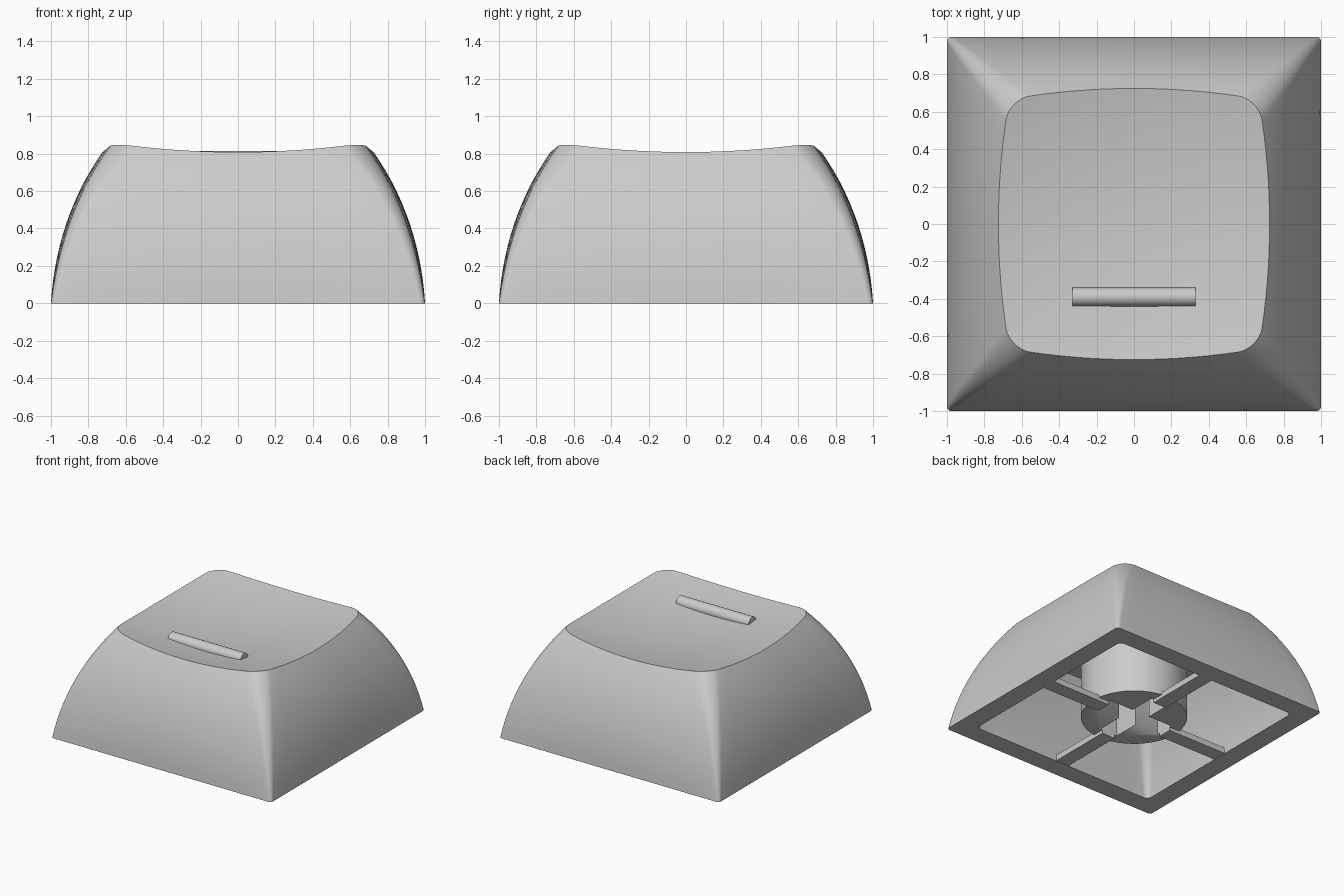
import bpy, bmesh, math
from mathutils import Matrix

cube = bpy.data.objects.get("Cube")
if cube:
    bpy.data.objects.remove(cube)

GREY = (0.6, 0.6, 0.6, 1)
mat = bpy.data.materials.new("light grey plastic")
mat.use_nodes = True
mat.diffuse_color = GREY
mat.node_tree.nodes["Principled BSDF"].inputs["Base Color"].default_value = GREY


def finish(bm, name):
    bmesh.ops.recalc_face_normals(bm, faces=bm.faces)
    mesh = bpy.data.meshes.new(name)
    bm.to_mesh(mesh)
    bm.free()
    mesh.materials.append(mat)
    ob = bpy.data.objects.new(name, mesh)
    bpy.context.collection.objects.link(ob)
    bpy.ops.object.select_all(action='DESELECT')
    ob.select_set(True)
    bpy.context.view_layer.objects.active = ob
    bpy.ops.object.shade_smooth_by_angle(angle=math.radians(30))
    return ob


def box(bm, x0, x1, y0, y1, z0, z1):
    m = Matrix.Translation(((x0 + x1) / 2, (y0 + y1) / 2, (z0 + z1) / 2))
    bmesh.ops.create_cube(bm, size=1, matrix=m @ Matrix.Diagonal((x1 - x0, y1 - y0, z1 - z0, 1)))


def cylinder(bm, radius, depth, matrix, sides=64):
    bmesh.ops.create_cone(bm, cap_ends=True, segments=sides, radius1=radius,
                          radius2=radius, depth=depth, matrix=matrix)


def outline(half, radius, bulge, side=14, arc=8):
    """Rounded square whose sides bow outward."""
    pts = []
    c = half - radius
    for q in range(4):
        quarter = [(half, c * (2 * i / side - 1)) for i in range(side)]
        for i in range(arc):
            a = math.pi / 2 * i / arc
            quarter.append((c + radius * math.cos(a), c + radius * math.sin(a)))
        for x, y in quarter:
            x, y = x * (1 - bulge * (y / half) ** 2), y * (1 - bulge * (x / half) ** 2)
            for _ in range(q):
                x, y = -y, x
            pts.append((x, y))
    return pts


def dish(x, y):
    return 0.74 + 0.13 * (x * x + y * y)


# Hollow shell: ceiling, inner wall, rim, outer wall, dished top
bm = bmesh.new()
rings = []
STEPS = 14
CEILING = 0.66


def half_at(t):
    return 1 - 0.05 * t - 0.225 * t * t


for i in range(STEPS, -1, -1):
    t = i / STEPS
    pts = outline(half_at(t * 0.82) - 0.16, 0.04 + 0.06 * t, 0.05 * t)
    rings.append([(x, y, t * CEILING) for x, y in pts])
for i in range(STEPS + 1):
    t = i / STEPS
    pts = outline(half_at(t), 0.025 + 0.095 * t, 0.08 * t)
    rings.append([(x, y, t * dish(x, y)) for x, y in pts])
for i in range(11, 0, -1):
    s = i / 12
    rings.append([(x * s, y * s, dish(x * s, y * s)) for x, y in pts])

loops = [[bm.verts.new(p) for p in ring] for ring in rings]
n = len(loops[0])
for a, b in zip(loops, loops[1:]):
    for k in range(n):
        bm.faces.new((a[k], a[(k + 1) % n], b[(k + 1) % n], b[k]))
bm.faces.new(loops[0])
tip = bm.verts.new((0, 0, dish(0, 0)))
for k in range(n):
    bm.faces.new((loops[-1][k], loops[-1][(k + 1) % n], tip))
finish(bm, "shell")

# Raised finger bar on the dish
bm = bmesh.new()
cylinder(bm, 0.05, 0.66, Matrix.Translation((0, -0.39, 0.765)) @ Matrix.Rotation(math.pi / 2, 4, 'Y'), 32)
finish(bm, "finger_bar")

# Round stem with a cross-shaped socket
bm = bmesh.new()
cylinder(bm, 0.4, 0.65, Matrix.Translation((0, 0, 0.355)))
stem = finish(bm, "stem")
for w, d in ((0.3, 0.08), (0.08, 0.3)):
    bm = bmesh.new()
    box(bm, -w, w, -d, d, -0.1, 0.5)
    cutter = finish(bm, "socket_cutter")
    cutter.hide_render = True
    mod = stem.modifiers.new("socket", 'BOOLEAN')
    mod.operation = 'DIFFERENCE'
    mod.solver = 'EXACT'
    mod.object = cutter
    bpy.context.view_layer.objects.active = stem
    bpy.ops.object.modifier_apply(modifier=mod.name)
    bpy.data.objects.remove(cutter)

# Four thin ribs from stem to wall
for q, side in enumerate(("left", "back", "right", "front")):
    bm = bmesh.new()
    box(bm, 0.3, 0.86, -0.06, 0.06, 0.002, 0.05)
    bmesh.ops.rotate(bm, verts=bm.verts, matrix=Matrix.Rotation(q * math.pi / 2, 3, 'Z'))
    finish(bm, side + "_rib")
